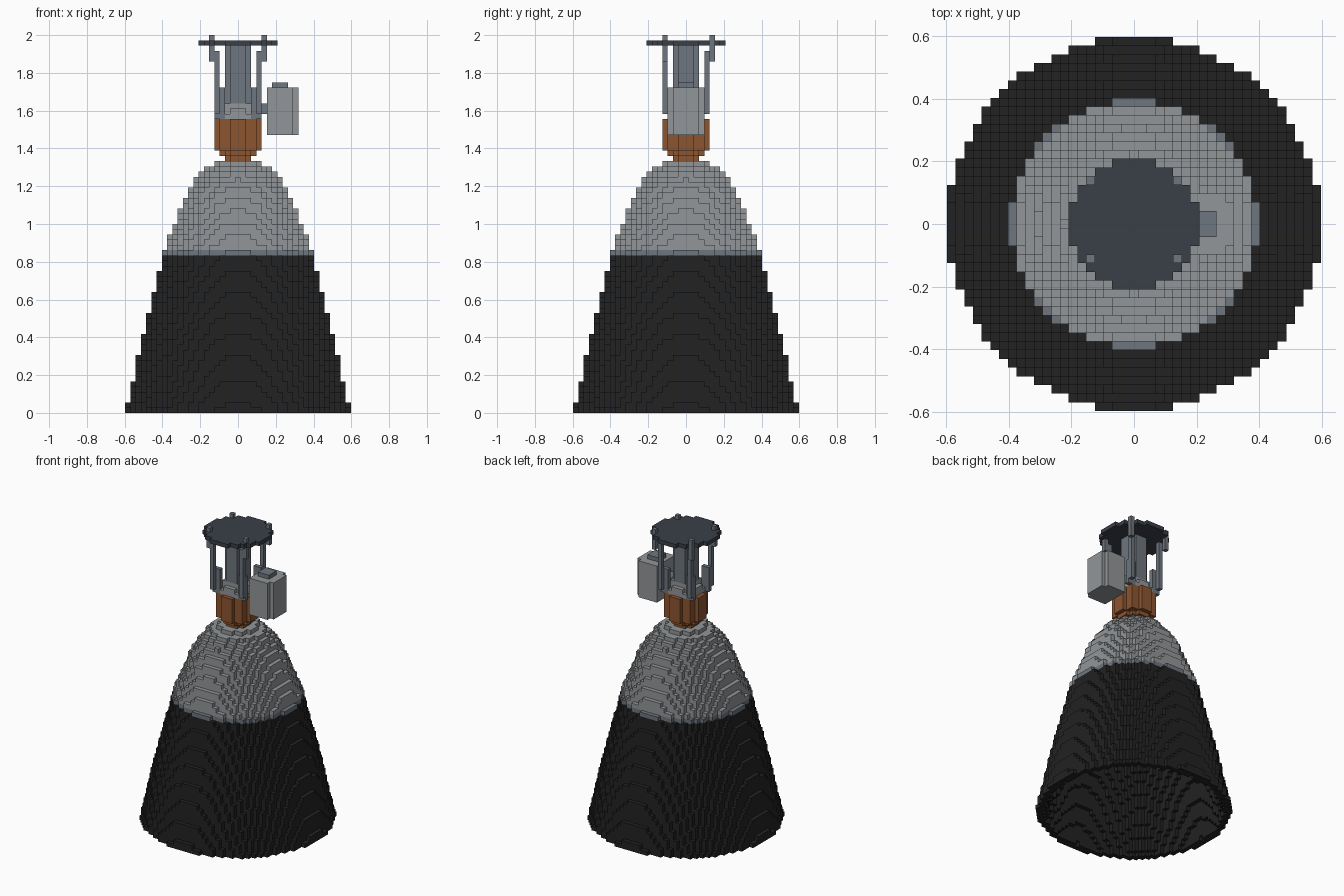
import bpy, bmesh
from mathutils import Vector

if "Cube" in bpy.data.objects:
    bpy.data.objects.remove(bpy.data.objects["Cube"], do_unlink=True)

UNIT = 1 / 36  # edge length of one block


def make_material(name, rgb):
    mat = bpy.data.materials.new(name)
    mat.use_nodes = True
    mat.diffuse_color = (*rgb, 1)
    mat.node_tree.nodes["Principled BSDF"].inputs["Base Color"].default_value = (*rgb, 1)
    return mat


BLACK = make_material("soot_black", (0.016, 0.016, 0.016))
GREY = make_material("light_grey", (0.29, 0.305, 0.315))
STEEL = make_material("blue_steel", (0.155, 0.18, 0.21))
COPPER = make_material("copper_brown", (0.27, 0.09, 0.03))
SLATE = make_material("dark_slate", (0.042, 0.05, 0.065))


def build_blocks(name, cells, mat):
    """Make one mesh holding only the exposed faces of a set of blocks."""
    cells = set(cells)
    bm = bmesh.new()
    verts = {}

    def corner(p):
        key = tuple(round(2 * c) for c in p)
        if key not in verts:
            verts[key] = bm.verts.new(p * UNIT)
        return verts[key]

    for cell in cells:
        centre = Vector(cell) + Vector((0, 0, 0.5))
        for axis in range(3):
            for sign in (-1, 1):
                step = [0, 0, 0]
                step[axis] = sign
                if tuple(c + s for c, s in zip(cell, step)) in cells:
                    continue
                n = Vector(step)
                u = Vector([float(a == (axis + 1) % 3) for a in range(3)])
                v = n.cross(u)
                mid = centre + n / 2
                ring = [(-u - v), (u - v), (u + v), (v - u)]
                bm.faces.new([corner(mid + r / 2) for r in ring])
    mesh = bpy.data.meshes.new(name)
    bm.to_mesh(mesh)
    bm.free()
    mesh.materials.append(mat)
    obj = bpy.data.objects.new(name, mesh)
    bpy.context.collection.objects.link(obj)
    return obj


def disc(k, outer, inner=-1):
    """Blocks of a round layer, optionally hollow."""
    n = int(outer) + 1
    return [(i, j, k) for i in range(-n, n + 1) for j in range(-n, n + 1)
            if i * i + j * j <= outer ** 2 and (inner < 0 or i * i + j * j > inner ** 2)]


def box(x0, x1, y0, y1, z0, z1):
    """Blocks of a box with inclusive limits."""
    return [(i, j, k) for i in range(x0, x1 + 1)
            for j in range(y0, y1 + 1) for k in range(z0, z1 + 1)]


# Bell profile: layer and radius
PROFILE = [(0, 21.45), (2, 20.97), (6, 19.98), (11, 18.98), (31, 13.98),
           (36, 11.98), (41, 9.98), (44, 8), (46, 6.2), (47, 4.4), (48, 1)]


def bell_radius(k):
    for (k0, r0), (k1, r1) in zip(PROFILE, PROFILE[1:]):
        if k <= k1:
            return r0 + (r1 - r0) * (k - k0) / (k1 - k0)
    return PROFILE[-1][1]


def bell_part(first, last):
    cells = []
    for k in range(first, last):
        inner = bell_radius(k + 1) - 1.2
        cells += disc(k, bell_radius(k), max(inner, 0) if k < 47 else -1)
    return cells


# Hollow bell
build_blocks("nozzle_skirt", bell_part(0, 30), BLACK)
build_blocks("nozzle_joint_ring", bell_part(30, 31), STEEL)
build_blocks("nozzle_upper_bell", bell_part(31, 48), GREY)

# Combustion chamber
chamber = disc(48, 2.3) + disc(49, 3.3)
for layer in range(50, 56):
    chamber += disc(layer, 4.3)
build_blocks("combustion_chamber", chamber, COPPER)

# Chamber cap and central shaft
build_blocks("chamber_cap", disc(56, 3.7) + disc(57, 3.3) + disc(58, 2.9), GREY)
shaft = []
for layer in range(59, 70):
    shaft += disc(layer, 2.3)
build_blocks("central_shaft", shaft, STEEL)

# Mounting plate with gaps where the struts pass through
posts = [(sx * 5, y) for sx in (-1, 1) for y in (5, -4)]
plate = [c for c in disc(70, 7.3) if (c[0], c[1]) not in posts]
build_blocks("mounting_plate", plate, SLATE)

# Four struts stepping outward as they rise
for x, y in posts:
    sx, sy = (1 if x > 0 else -1), (1 if y > 0 else -1)
    strut = [(sx * 3, sy * 3, k) for k in range(56, 62)]
    strut += [(sx * 4, sy * 3, k) for k in range(56, 62)]
    strut += [(sx * 4, sy * 4, k) for k in range(57, 69)]
    strut += [(x, y, k) for k in range(67, 72)]
    side = ("back" if y > 0 else "front") + ("_left" if x > 0 else "_right")
    build_blocks(side + "_strut", strut, STEEL)

# Side equipment box, its lid and its bracket
build_blocks("side_box", box(6, 10, -3, 3, 53, 61) + box(11, 11, -2, 2, 53, 61), GREY)
build_blocks("side_box_lid", box(7, 9, -1, 1, 62, 62), STEEL)
build_blocks("side_box_bracket", box(3, 5, -1, 1, 57, 58), STEEL)
